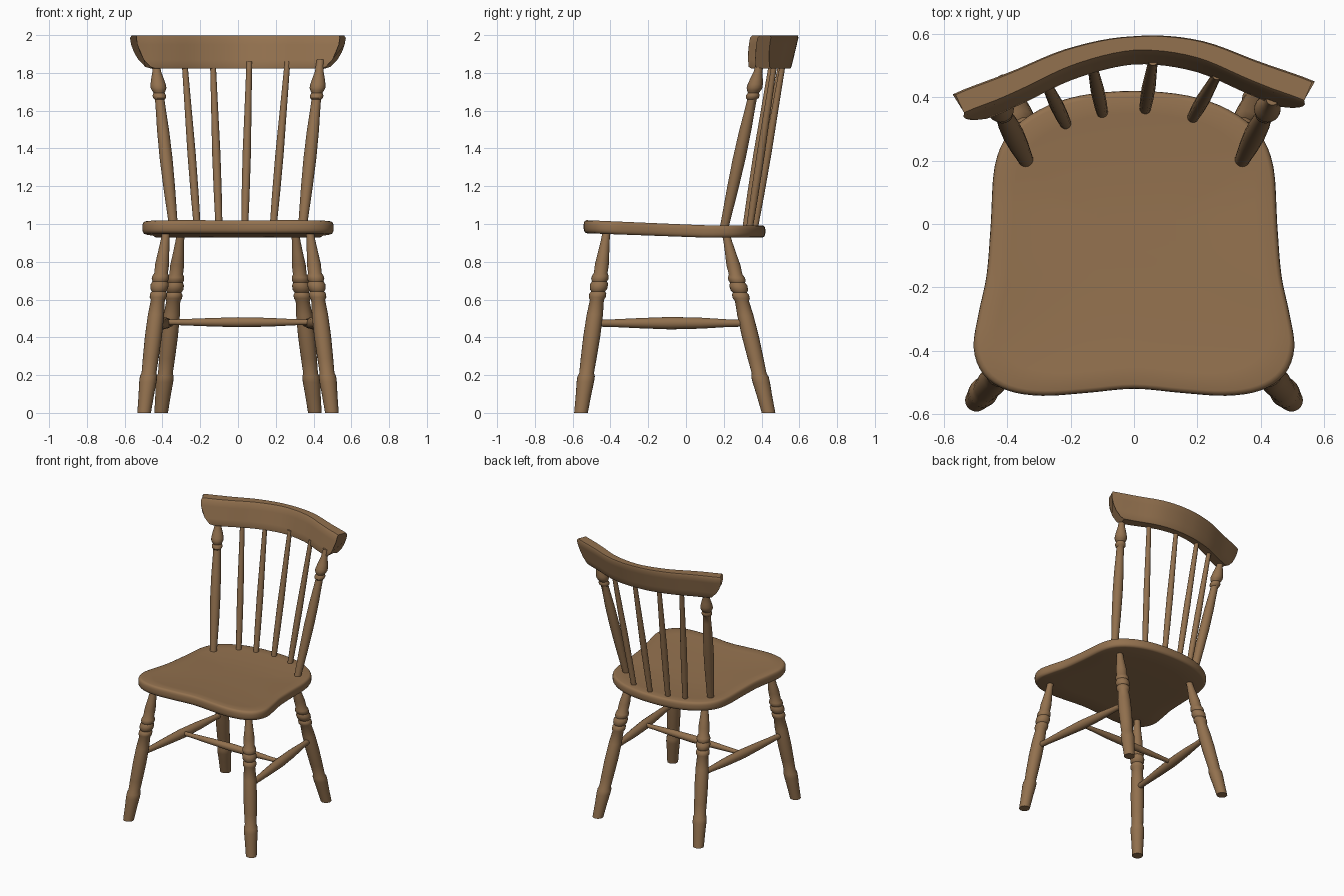
import bpy, bmesh, math
from mathutils import Vector

if "Cube" in bpy.data.objects:
    bpy.data.objects.remove(bpy.data.objects["Cube"])

wood = bpy.data.materials.new("warm brown wood")
wood.diffuse_color = (0.29, 0.165, 0.077, 1)
wood.use_nodes = True
wood.node_tree.nodes["Principled BSDF"].inputs["Base Color"].default_value = wood.diffuse_color


def loft(name, rings):
    """Skin a list of closed rings and cap both ends."""
    bm = bmesh.new()
    vs = [[bm.verts.new(p) for p in ring] for ring in rings]
    n = len(vs[0])
    for a, b in zip(vs, vs[1:]):
        for i in range(n):
            j = (i + 1) % n
            bm.faces.new((a[i], a[j], b[j], b[i]))
    bm.faces.new(vs[0][::-1])
    bm.faces.new(vs[-1])
    bmesh.ops.recalc_face_normals(bm, faces=bm.faces)
    me = bpy.data.meshes.new(name)
    bm.to_mesh(me)
    bm.free()
    me.materials.append(wood)
    me.shade_smooth()
    me.set_sharp_from_angle(angle=math.radians(40))
    ob = bpy.data.objects.new(name, me)
    bpy.context.collection.objects.link(ob)
    return ob


def turned(name, p0, p1, profile, n=20):
    """Turned part from p0 to p1; profile holds (fraction, radius)."""
    p0, p1 = Vector(p0), Vector(p1)
    d = p1 - p0
    k = max(range(3), key=lambda i: abs(d[i]))
    u, v = Vector(), Vector()
    u[(k + 1) % 3] = 1
    v[(k + 2) % 3] = 1
    rings = []
    for t, r in profile:
        c = p0 + d * t
        rings.append([c + r * (u * math.cos(a) + v * math.sin(a))
                      for a in (2 * math.pi * i / n for i in range(n))])
    return loft(name, rings)


def catmull(a, b, c, d, t):
    return 0.5 * (2 * b + (c - a) * t + (2 * a - 5 * b + 4 * c - d) * t * t
                  + (3 * b - a - 3 * c + d) * t ** 3)


# Seat: smooth outline, rounded rim, gentle saddle
half = [(0, 0.42), (0.17, 0.405), (0.3, 0.36), (0.395, 0.285), (0.44, 0.18),
        (0.452, 0.0), (0.465, -0.16), (0.49, -0.28), (0.506, -0.39),
        (0.475, -0.475), (0.4, -0.525), (0.29, -0.542), (0.15, -0.533), (0, -0.52)]
pts = [Vector(p) for p in half + [(-x, y) for x, y in half[-2:0:-1]]]
m = len(pts)
outline = [catmull(pts[i - 1], pts[i], pts[(i + 1) % m], pts[(i + 2) % m], s / 4)
           for i in range(m) for s in range(4)]


def seat_ring(scale, h, dip=0):
    mid = Vector((0, -0.06))
    ring = []
    for p in outline:
        q = mid + (p - mid) * scale
        lift = max(0, 0.1 - q.y) / 0.6
        low = 0.928 + 0.022 * lift
        top = 0.993 + 0.026 * lift
        ring.append((q.x, q.y, low + (top - low) * h - dip))
    return ring


loft("seat", [seat_ring(*a) for a in (
    (0.3, 0), (0.7, 0), (0.965, 0), (0.985, 0.06), (0.997, 0.22), (1, 0.4), (1, 0.65),
    (0.996, 0.82), (0.986, 0.94), (0.967, 1), (0.85, 1, 0.003), (0.6, 1, 0.007),
    (0.3, 1, 0.009))])

# Legs, back posts and side stretchers, mirrored left and right
leg = [(0, .036), (.1, .041), (.17, .046), (.2, .046), (.22, .039), (.3, .042), (.42, .045),
       (.54, .043), (.62, .037), (.635, .045), (.655, .045), (.667, .037), (.68, .046),
       (.705, .048), (.722, .04), (.735, .046), (.752, .044), (.768, .036), (.82, .037),
       (.88, .03), (.95, .023), (1, .021)]
post = [(0, .023), (.1, .026), (.25, .031), (.42, .034), (.58, .032), (.7, .027), (.765, .025),
        (.775, .034), (.79, .036), (.805, .029), (.82, .037), (.835, .042), (.855, .04),
        (.885, .034), (.93, .023), (1, .02)]
stretcher = [(0, .018), (.12, .02), (.3, .027), (.5, .033), (.7, .029), (.88, .02), (1, .018)]
for side, s in (("left", -1), ("right", 1)):
    turned("front_leg_" + side, (s * .497, -.556, 0), (s * .38, -.42, .965), leg)
    turned("back_leg_" + side, (s * .407, .437, 0), (s * .303, .21, .955), leg)
    turned("side_stretcher_" + side, (s * .438, -.488, .475), (s * .355, .322, .475), stretcher, 16)
    turned("back_post_" + side, (s * .34, .2, .97), (s * .437, .395, 1.87), post)

# Cross stretcher between the side stretchers
turned("cross_stretcher", (-.4, -.08, .48), (.4, -.08, .48),
       [(t, r * .8) for t, r in stretcher], 16)

# Four back spindles fanning out to the rail
spindle = [(0, .018), (.2, .021), (.45, .022), (.75, .018), (1, .015)]
for i, (x0, y0, x1, y1) in enumerate(((-.215, .315, -.283, .455), (-.1, .35, -.133, .505),
                                      (.035, .362, .06, .515), (.185, .335, .262, .47))):
    turned("spindle_%d" % (i + 1), (x0, y0, .97), (x1, y1, 1.86), spindle, 14)

# Curved top rail: leaning section swept along an arc, ends cut back below
arc = [(-.74, .28), (-.56, .375), (-.4, .44), (-.2, .527), (0, .57), (.2, .552), (.4, .475),
       (.56, .415), (.74, .33)]


def arc_y(x):
    for i in range(1, len(arc) - 2):
        if x <= arc[i + 1][0] or i == len(arc) - 3:
            t = (x - arc[i][0]) / (arc[i + 1][0] - arc[i][0])
            return catmull(*(arc[i + j][1] for j in (-1, 0, 1, 2)), t)


levels = [(1.823, .81, .85), (1.832, .86, 1), (1.87, .925, 1), (1.91, .965, 1),
          (1.95, .99, 1), (1.985, 1, 1), (1.998, .99, .8)]
rings = []
for i in range(33):
    x = -.555 + 1.11 * i / 32
    front, back = [], []
    for z, sx, st in levels:
        px = x * (1 + (sx - 1) * (abs(x) / .555) ** 4)
        slope = (arc_y(px + .01) - arc_y(px - .01)) / .02
        nrm = Vector((-slope, 1)).normalized()
        half_t = (.026 + .013 * min(1, abs(x) / .45)) * st
        c = Vector((px, arc_y(px) - .043 * (2 - z) / .18))
        f, b = c - nrm * half_t, c + nrm * half_t
        front.append((f.x, f.y, z))
        back.append((b.x, b.y, z))
    rings.append(front + back[::-1])
loft("top_rail", rings)
